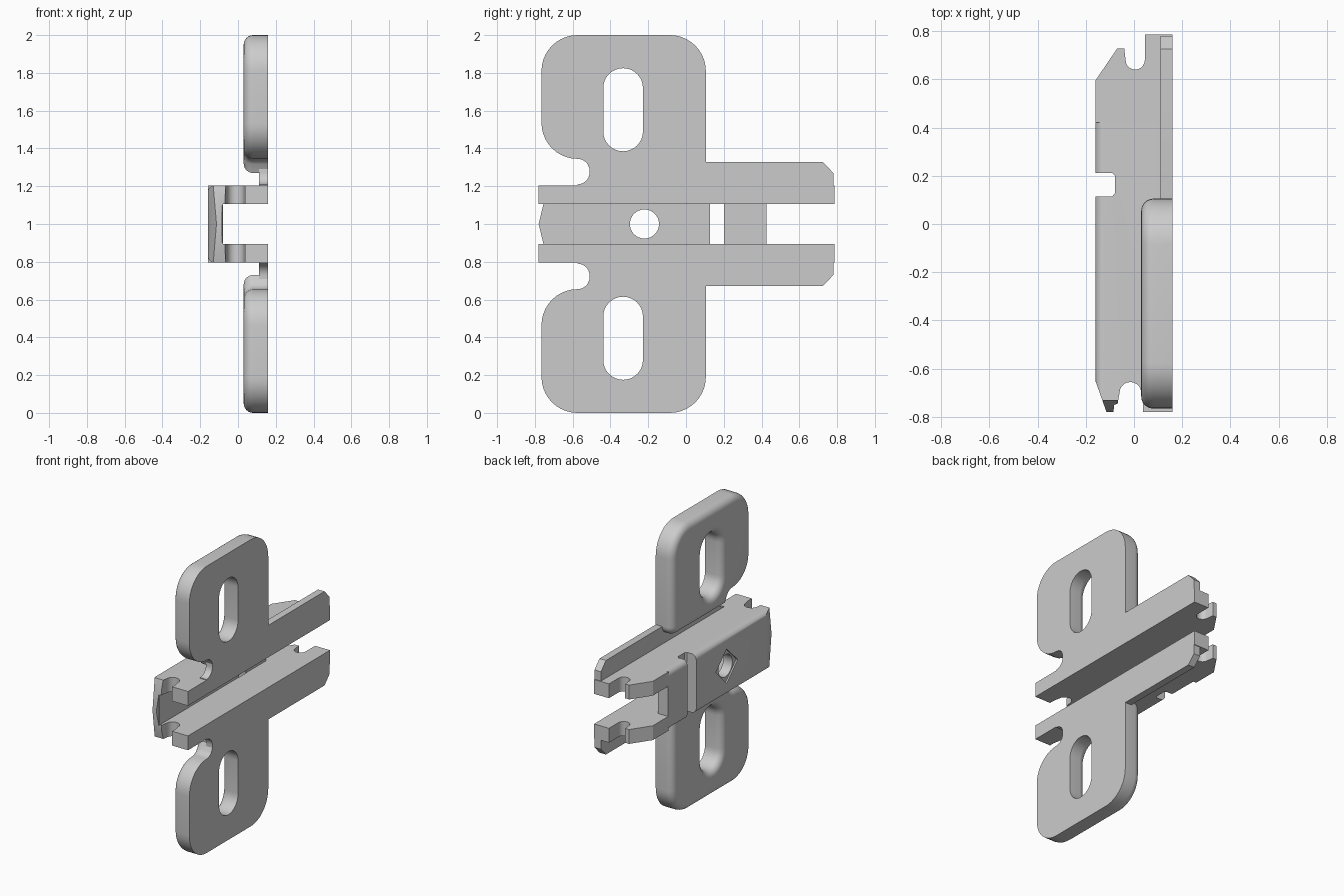
import bpy, bmesh, math
from mathutils import Vector

if "Cube" in bpy.data.objects:
    bpy.data.objects.remove(bpy.data.objects["Cube"])

MID = 1.0  # every part is modelled around the mid height


def arc(cx, cy, r, a0, a1, n=10):
    return [(cx + r * math.cos(math.radians(a0 + (a1 - a0) * i / n)),
             cy + r * math.sin(math.radians(a0 + (a1 - a0) * i / n))) for i in range(n + 1)]


def offset(pts, d):
    """Move a counter-clockwise outline outwards by d."""
    out = []
    for i, p in enumerate(pts):
        a, p, b = Vector(pts[i - 1]), Vector(p), Vector(pts[(i + 1) % len(pts)])
        e1, e2 = (p - a).normalized(), (b - p).normalized()
        n1, n2 = Vector((e1.y, -e1.x)), Vector((e2.y, -e2.x))
        m = (n1 + n2) / (1 + n1.dot(n2))
        out.append(tuple(p + m * d))
    return out


def loft(name, outline, axis, levels):
    """Stack copies of an outline along an axis; levels = (position, outline offset)."""
    place = {'x': lambda u, v, w: (w, u, v),
             'y': lambda u, v, w: (u, w, v),
             'z': lambda u, v, w: (u, v, w)}[axis]
    bm = bmesh.new()
    rings = [[bm.verts.new(place(u, v, w)) for u, v in (offset(outline, d) if d else outline)]
             for w, d in levels]
    n = len(outline)
    for r0, r1 in zip(rings, rings[1:]):
        for i in range(n):
            bm.faces.new((r0[i], r0[(i + 1) % n], r1[(i + 1) % n], r1[i]))
    bm.faces.new(rings[0][::-1])
    bm.faces.new(rings[-1])
    bmesh.ops.recalc_face_normals(bm, faces=bm.faces)
    me = bpy.data.meshes.new(name)
    bm.to_mesh(me)
    bm.free()
    ob = bpy.data.objects.new(name, me)
    ob.location.z = MID
    bpy.context.collection.objects.link(ob)
    return ob


def prism(name, outline, axis, lo, hi):
    return loft(name, outline, axis, [(lo, 0), (hi, 0)])


def bake(ob):
    bpy.context.view_layer.update()
    dg = bpy.context.evaluated_depsgraph_get()
    me = bpy.data.meshes.new_from_object(ob.evaluated_get(dg))
    ob.modifiers.clear()
    ob.data = me


def boolean(ob, other, op):
    m = ob.modifiers.new(op, 'BOOLEAN')
    m.operation, m.solver, m.object = op, 'EXACT', other
    bake(ob)
    bpy.data.objects.remove(other)


def mirror_z(ob):
    m = ob.modifiers.new("mirror", 'MIRROR')
    m.use_axis = (False, False, True)
    m.use_mirror_merge = False
    bake(ob)


# Channel: U section with rounded outer edges, square open rails at the back
section = ([(.16, -.205), (.16, -.105), (-.08, -.105), (-.08, .105), (.16, .105), (.16, .205)]
           + arc(-.122, .167, .038, 90, 180, 8) + arc(-.122, -.167, .038, 180, 270, 8))
channel = prism("channel", section, 'y', -.85, .425)
bars = prism("bars", [(-.16, .105), (.16, .105), (.16, .205), (-.16, .205)], 'y', .42, .85)
mirror_z(bars)
boolean(channel, bars, 'UNION')

# Side profile with the hook notches at both ends and the cross slot
profile = ([(.17, -.78), (.17, .785), (.045, .785)]
           + arc(.005, .68, .04, 0, -180)
           + [(-.04, .727), (-.07, .727), (-.17, .58),
              (-.17, .212), (-.09, .212), (-.079, .2), (-.079, .127), (-.09, .115), (-.17, .115),
              (-.17, -.622), (-.112, -.785), (-.085, -.785), (-.083, -.75), (-.068, -.745)]
           + arc(-.015, -.70, .045, 180, 0)
           + [(.038, -.745), (.038, -.78)])
boolean(channel, prism("side_profile", profile, 'z', -.3, .3), 'INTERSECT')

# Pointed nose, diamond recess and screw hole in the web
nose = [(-.78, 0), (-.72, .25), (-.9, .25), (-.9, -.25), (-.72, -.25)]
boolean(channel, prism("nose_cut", nose, 'x', -.3, -.05), 'DIFFERENCE')
boolean(channel, prism("recess_cut", arc(-.22, 0, .12, 0, 270, 3), 'x', -.3, -.15), 'DIFFERENCE')
boolean(channel, prism("hole_cut", arc(-.22, 0, .077, 0, 350, 35), 'x', -.3, 0), 'DIFFERENCE')

# Mounting wings: rounded plates, filleted on one face, with a filleted long slot
R = .05
fillet = [(.03 + R - R * math.sin(math.radians(a)), R - R * math.cos(math.radians(a)))
          for a in range(0, 91, 15)]
outline = (arc(.045, .33, .06, -90, 0) + arc(-.085, .81, .19, 0, 90)
           + arc(-.575, .81, .19, 90, 180) + arc(-.575, .535, .19, 180, 270)
           + arc(-.575, .28, .065, 80, 35, 5) + [(-.5, .27)])
wing = loft("mounting_wings", outline, 'x', [(.16, 0)] + [(x, -d) for x, d in fillet])
slot = arc(-.333, .72, .105, 0, 180, 16) + arc(-.333, .49, .105, 180, 360, 16)
cut = loft("slot_cut", slot, 'x', [(.25, 0)] + fillet + [(-.05, R)])
boolean(wing, cut, 'DIFFERENCE')
mirror_z(wing)

# Thin flanges joining the wings to the channel and running to the back
flange_outline = ([(.78, .2), (.78, .27), (.725, .328), (-.51, .3)]
                  + arc(-.575, .275, .065, 0, -90) + [(-.575, .2)])
flange_outline[3:3] = [(-.4, .328)]
flange = prism("rail_flanges", flange_outline, 'x', .11, .16)
mirror_z(flange)

# Smooth rounded surfaces, crisp edges
for ob in (channel, wing, flange):
    bpy.ops.object.select_all(action='DESELECT')
    ob.select_set(True)
    bpy.context.view_layer.objects.active = ob
    bpy.ops.object.shade_smooth_by_angle(angle=math.radians(30))
